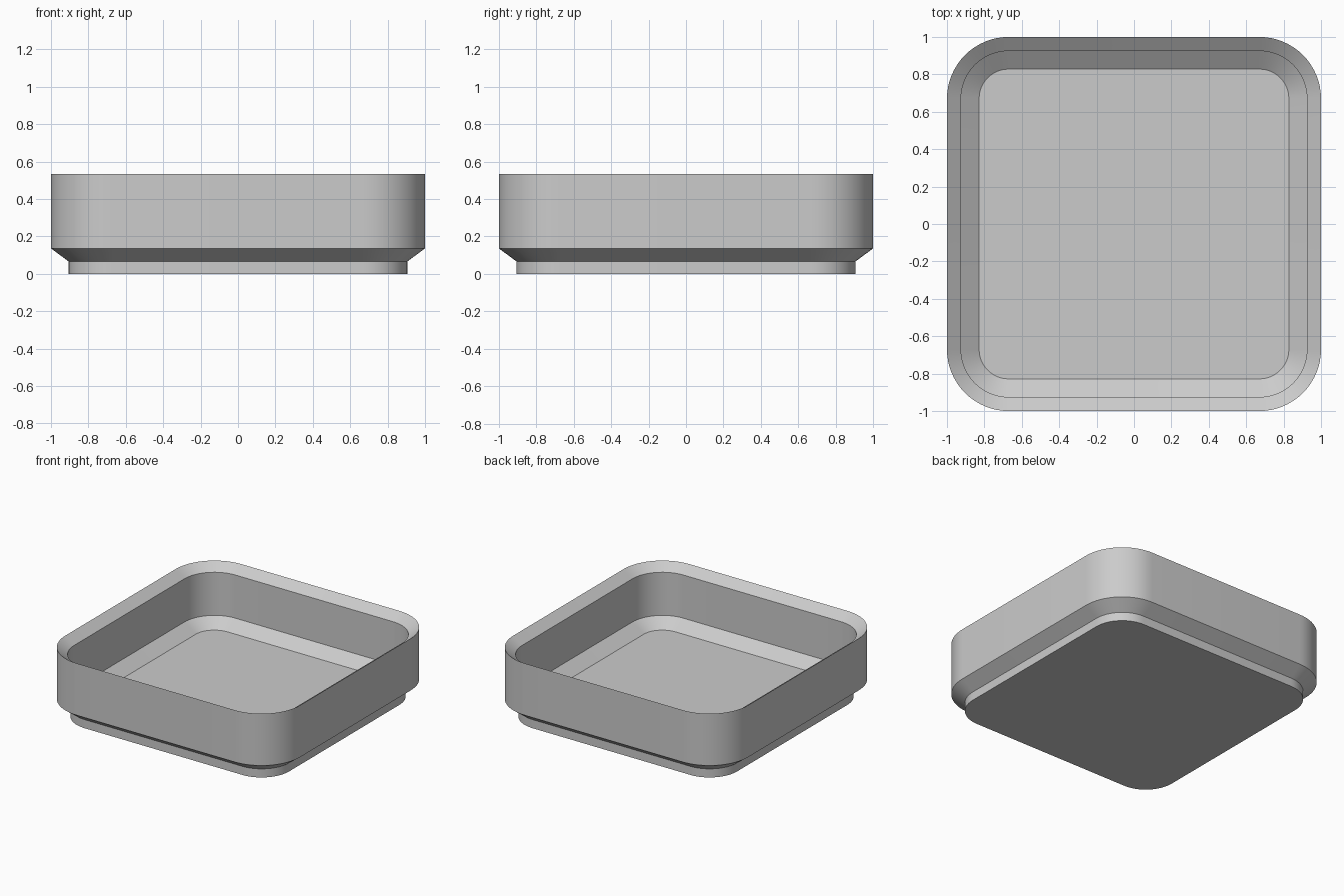
import bpy
import bmesh
from math import cos, sin, pi, radians

cube = bpy.data.objects.get("Cube")
if cube:
    bpy.data.objects.remove(cube, do_unlink=True)

CORNER_RADIUS = 0.33
CORNER_STEPS = 16

# Wall section from the base, up the outside, over the rim and down to the floor:
# (half width, height)
SECTION = [
    (0.905, 0.0), (0.905, 0.066), (1.0, 0.136), (1.0, 0.535),
    (0.925, 0.48), (0.925, 0.148), (0.828, 0.08),
]


def rounded_square(bm, half, z):
    """Ring of vertices, inset parallel to the outermost outline."""
    centre = 1 - CORNER_RADIUS
    radius = half - centre
    ring = []
    for sx, sy, start in ((1, 1, 0), (-1, 1, 1), (-1, -1, 2), (1, -1, 3)):
        for i in range(CORNER_STEPS + 1):
            a = (start + i / CORNER_STEPS) * pi / 2
            ring.append(bm.verts.new((sx * centre + radius * cos(a),
                                      sy * centre + radius * sin(a), z)))
    return ring


# Tray: stacked rings joined by walls, closed by the underside and the floor
bm = bmesh.new()
rings = [rounded_square(bm, half, z) for half, z in SECTION]
for low, high in zip(rings, rings[1:]):
    for i in range(len(low)):
        j = (i + 1) % len(low)
        bm.faces.new((low[i], low[j], high[j], high[i]))
bm.faces.new(rings[0][::-1])
bm.faces.new(rings[-1])
bmesh.ops.recalc_face_normals(bm, faces=bm.faces[:])
mesh = bpy.data.meshes.new("tray")
bm.to_mesh(mesh)
bm.free()
tray = bpy.data.objects.new("tray", mesh)
bpy.context.scene.collection.objects.link(tray)

# Plain grey finish
grey = bpy.data.materials.new("light grey")
grey.use_nodes = True
colour = (0.6, 0.6, 0.6, 1)
grey.diffuse_color = colour
grey.node_tree.nodes["Principled BSDF"].inputs["Base Color"].default_value = colour
mesh.materials.append(grey)

# Smooth round corners, crisp rim and chamfer edges
bpy.ops.object.select_all(action="DESELECT")
tray.select_set(True)
bpy.context.view_layer.objects.active = tray
bpy.ops.object.shade_smooth_by_angle(angle=radians(25))
